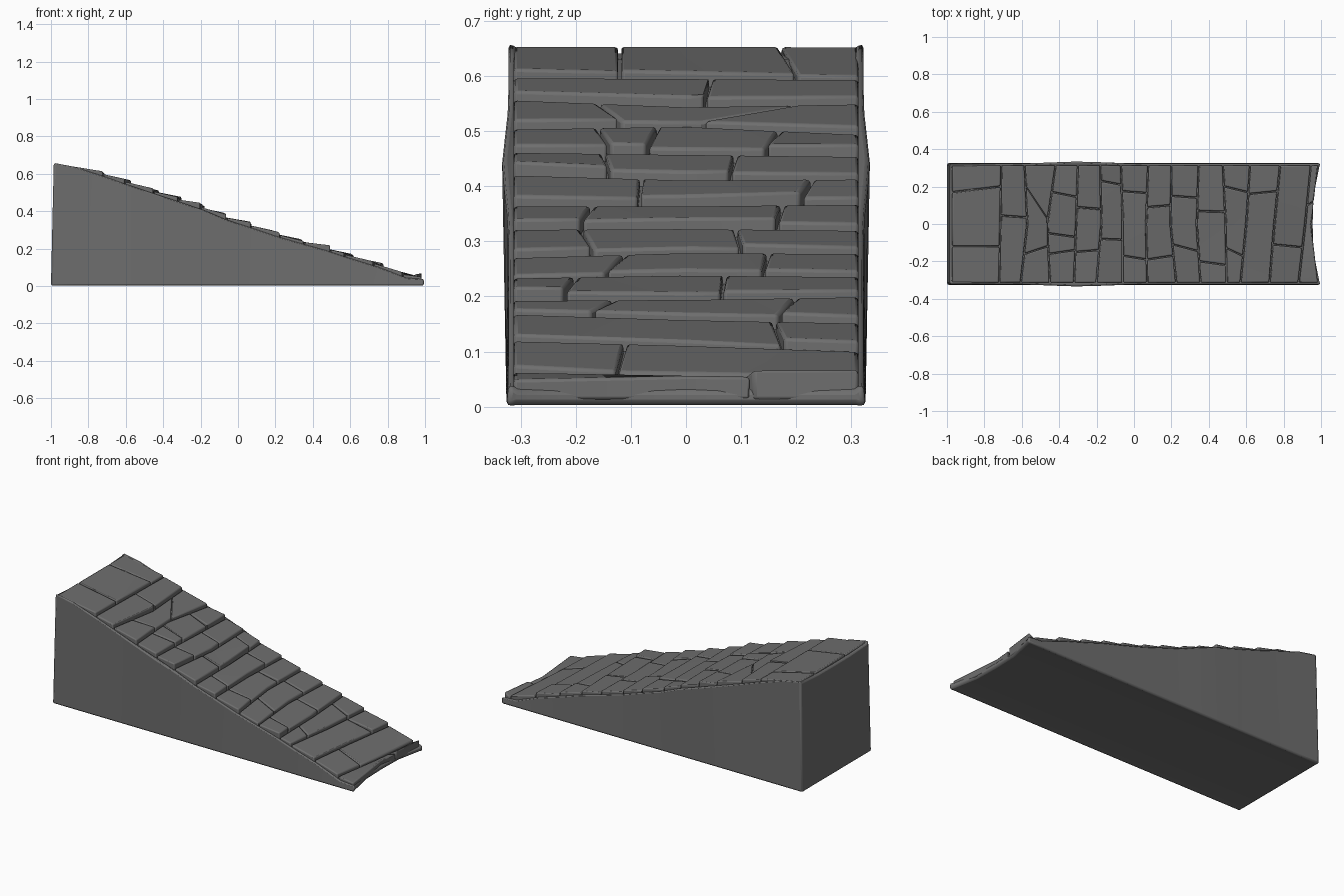
import bpy, bmesh, math, random

if "Cube" in bpy.data.objects:
    bpy.data.objects.remove(bpy.data.objects["Cube"])

random.seed(4)

stone = bpy.data.materials.new("dark_grey_stone")
stone.diffuse_color = (0.155, 0.155, 0.155, 1)
stone.use_nodes = True
stone.node_tree.nodes["Principled BSDF"].inputs["Base Color"].default_value = stone.diffuse_color

# Slope height along x
SLOPE = [(-1.0, .652), (-.87, .645), (-.71, .592), (-.58, .546), (-.45, .502),
         (-.31, .456), (-.18, .412), (-.06, .362), (.07, .32), (.2, .276),
         (.33, .238), (.48, .196), (.6, .156), (.75, .11), (.9, .052), (1.0, .04)]


def height(x):
    for (x0, z0), (x1, z1) in zip(SLOPE, SLOPE[1:]):
        if x <= x1:
            return z0 + (z1 - z0) * (x - x0) / (x1 - x0)
    return SLOPE[-1][1]


def finish(name, bm, bevel, segments):
    bmesh.ops.recalc_face_normals(bm, faces=bm.faces)
    mesh = bpy.data.meshes.new(name)
    bm.to_mesh(mesh)
    bm.free()
    mesh.materials.append(stone)
    ob = bpy.data.objects.new(name, mesh)
    bpy.context.collection.objects.link(ob)
    mod = ob.modifiers.new("worn_edges", 'BEVEL')
    mod.width = bevel
    mod.segments = segments
    mod.limit_method = 'ANGLE'
    mod.angle_limit = math.radians(35)
    bpy.ops.object.select_all(action='DESELECT')
    ob.select_set(True)
    bpy.context.view_layer.objects.active = ob
    bpy.ops.object.shade_smooth_by_angle(angle=math.radians(30))
    return ob


# Ramp body: a lofted wedge with slightly wavy sides and a flared low lip
def ramp_body():
    bm = bmesh.new()
    xs = [-.985] + [p[0] for p in SLOPE[1:-1]] + [.955]
    ys = [-.322, -.305, -.15, 0, .15, .305, .322]
    top, bottom = [], []
    for i, x in enumerate(xs):
        bulge = .012 * math.exp(-((x + .3) / .2) ** 2)
        row_t, row_b = [], []
        for y in ys:
            rim = abs(y) > .31
            px = x + (.042 * (abs(y) / .322) ** 3 if i == len(xs) - 1 else 0)
            py = y + math.copysign(bulge, y) if rim else y
            z = height(x) + (-.004 if rim else -.014)
            if i == 0:
                z += .012 * (abs(y) / .322) ** 3 + .004
            row_t.append(bm.verts.new((px, py, z)))
            bx = -1.0 if i == 0 else px
            row_b.append(bm.verts.new((bx, y * 1.012, 0 if rim else .003)))
        top.append(row_t)
        bottom.append(row_b)
    n = len(ys)
    for a, b, c, d in zip(top, top[1:], bottom, bottom[1:]):
        for j in range(n - 1):
            bm.faces.new((a[j], b[j], b[j + 1], a[j + 1]))
            bm.faces.new((c[j], c[j + 1], d[j + 1], d[j]))
        for j in (0, n - 1):
            bm.faces.new((a[j], c[j], d[j], b[j]))
    for t, b in ((top[0], bottom[0]), (top[-1], bottom[-1])):
        for j in range(n - 1):
            bm.faces.new((t[j], t[j + 1], b[j + 1], b[j]))
    finish("ramp_body", bm, .01, 2)


# Course joints: x at y = -0.31, 0 and 0.31
JOINTS = [(-.975, -.975, -.975), (-.72, -.715, -.71), (-.605, -.57, -.585),
          (-.45, -.465, -.42), (-.32, -.31, -.30), (-.20, -.175, -.18),
          (-.06, -.06, -.07), (.07, .065, .075), (.225, .195, .2),
          (.355, .335, .345), (.495, .49, .475), (.57, .6, .62),
          (.725, .75, .78), (.88, .915, .945), (.985, .95, .985)]

# Cross joints in each course: (y at uphill end, y at downhill end)
SPLITS = [[(-.12, -.12), (.17, .2)], [(.045, .035)], [(-.16, -.12), (.2, .03)],
          [(-.16, -.14), (-.05, -.07), (.17, .145)], [(-.15, -.14), (.09, .08)],
          [(-.08, -.085), (.23, .21)], [(-.17, -.19), (.175, .165)],
          [(-.19, -.17), (.09, .1)], [(-.11, -.145), (.15, .14)],
          [(-.2, -.22), (.07, .065)], [(-.13, -.17), (.2, .17)],
          [(.16, .175)], [(-.11, -.125)], [(.1, .12)]]


def joint_x(joint, y):
    a, m, b = joint
    return m + ((b - m) if y > 0 else (a - m)) * abs(y) / .31


# Paving slab: uphill edge sits low, downhill edge stands proud
def slab(name, up, down, left, right):
    gap = .003
    lift = random.uniform(.009, .022)
    skew = random.uniform(-.006, .006)

    def edge(joint, y0, y1, dx):
        pts = [y0] + ([0] if y0 < -.03 and y1 > .03 else []) + [y1]
        return [(joint_x(joint, y) + dx, y) for y in pts]

    high = edge(up, left[0] + gap, right[0] - gap, gap)
    low = edge(down, left[1] + gap, right[1] - gap, -gap)
    outline = [(x, y, .003) for x, y in high]
    outline += [(x, y, lift + skew * y / .3) for x, y in reversed(low)]
    bm = bmesh.new()
    t = [bm.verts.new((x, y, height(x) + dz)) for x, y, dz in outline]
    b = [bm.verts.new((x, y, max(.012, height(x) - .035))) for x, y, _ in outline]
    bm.faces.new(t)
    bm.faces.new(b[::-1])
    for i in range(len(t)):
        k = (i + 1) % len(t)
        bm.faces.new((t[i], b[i], b[k], t[k]))
    bmesh.ops.triangulate(bm, faces=[f for f in bm.faces if len(f.verts) > 4])
    finish(name, bm, .006, 2)


ramp_body()
for r, cuts in enumerate(SPLITS):
    lines = [(-.316, -.316)] + cuts + [(.316, .316)]
    for c, (left, right) in enumerate(zip(lines, lines[1:])):
        slab(f"paving_slab_{r + 1}_{c + 1}", JOINTS[r], JOINTS[r + 1], left, right)
